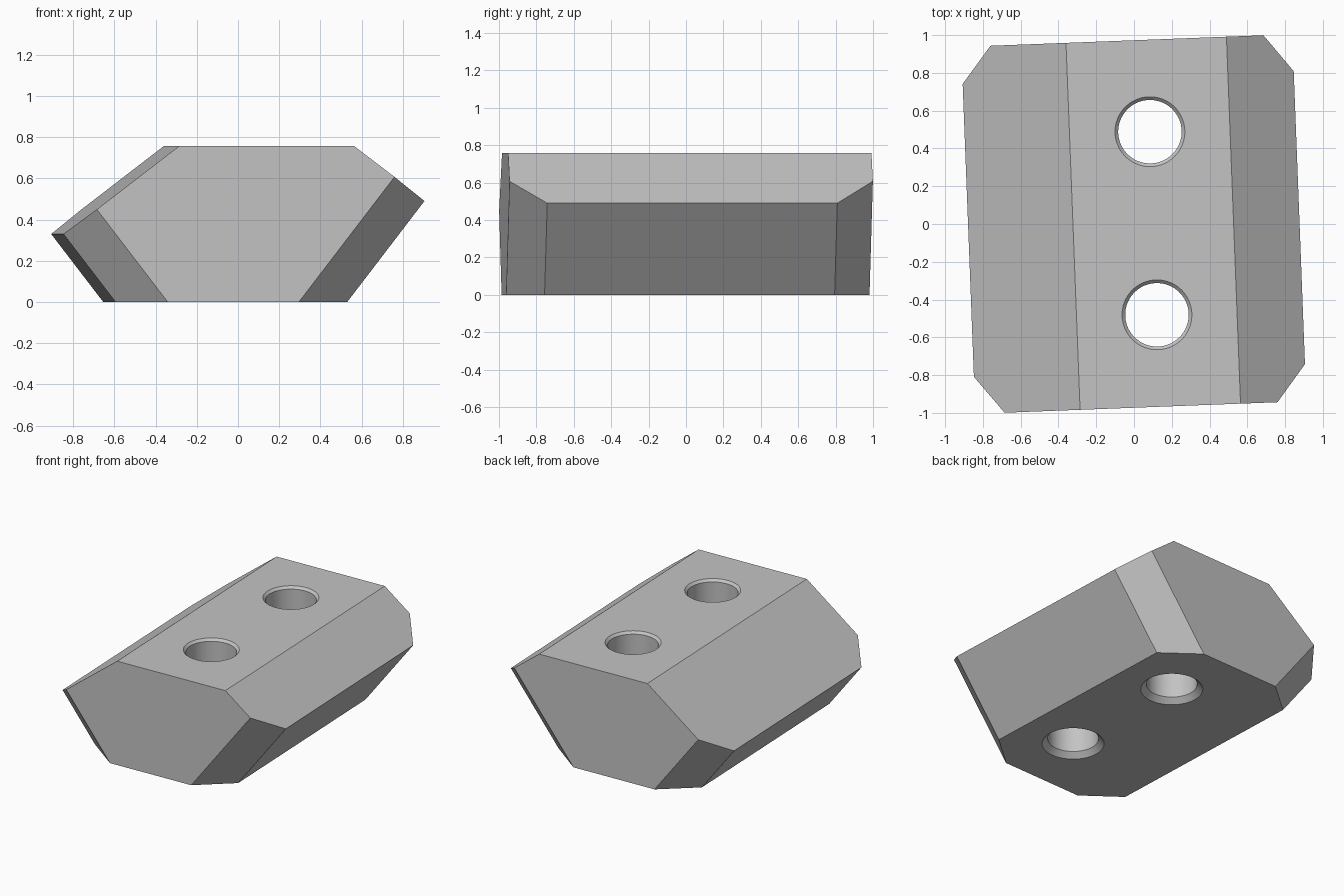
import bpy, bmesh, math
from mathutils import Vector, Matrix

if "Cube" in bpy.data.objects:
    bpy.data.objects.remove(bpy.data.objects["Cube"], do_unlink=True)

HALF = 0.972      # half length along y
TOP = 0.757
TURN = math.radians(2.2)

grey = bpy.data.materials.new("plain_grey")
grey.use_nodes = True
grey.diffuse_color = (0.55, 0.55, 0.55, 1)
grey.node_tree.nodes["Principled BSDF"].inputs["Base Color"].default_value = (0.55, 0.55, 0.55, 1)


def make_object(name, bm):
    bmesh.ops.recalc_face_normals(bm, faces=bm.faces)
    mesh = bpy.data.meshes.new(name)
    bm.to_mesh(mesh)
    bm.free()
    mesh.materials.append(grey)
    obj = bpy.data.objects.new(name, mesh)
    bpy.context.collection.objects.link(obj)
    return obj


# Body: six-sided profile extruded along y
right_tip, left_tip = (0.876, 0.49), (-0.878, 0.33)
right_foot, left_foot = (0.501, 0), (-0.625, 0)
profile = [left_foot, right_foot, right_tip, (0.527, TOP), (-0.323, TOP), left_tip]
bm = bmesh.new()
face = bm.faces.new([bm.verts.new((x, -HALF, z)) for x, z in profile])
extruded = bmesh.ops.extrude_face_region(bm, geom=[face])["geom"]
bmesh.ops.translate(bm, vec=(0, 2 * HALF, 0),
                    verts=[v for v in extruded if isinstance(v, bmesh.types.BMVert)])

# Corner cuts run parallel to the undercut sides
for tip, foot, inner in ((right_tip, right_foot, (0.723, 0.607)),
                         (left_tip, left_foot, (-0.723, 0.449))):
    for side in (-1, 1):
        a = Vector((tip[0], side * 0.776, tip[1]))
        b = Vector((inner[0], side * HALF, inner[1]))
        slope = Vector((tip[0] - foot[0], 0, tip[1] - foot[1]))
        normal = slope.cross(b - a).normalized()
        if normal.y * side < 0:
            normal.negate()
        cut = bmesh.ops.bisect_plane(bm, geom=bm.verts[:] + bm.edges[:] + bm.faces[:],
                                     dist=1e-5, plane_co=a, plane_no=normal, clear_outer=True)
        rim = [e for e in cut["geom_cut"] if isinstance(e, bmesh.types.BMEdge)]
        bmesh.ops.holes_fill(bm, edges=[e for e in rim if e.is_boundary], sides=0)
body = make_object("clamp_block", bm)


# Through holes with a chamfer at both ends
def hole_cutter(y):
    rings = [(0.242, -0.037), (0.205, 0), (0.168, 0.037),
             (0.168, TOP - 0.017), (0.185, TOP), (0.202, TOP + 0.017)]
    cutter_bm = bmesh.new()
    loops = []
    for r, z in rings:
        loops.append(bmesh.ops.create_circle(cutter_bm, segments=64, radius=r,
                     matrix=Matrix.Translation((0.103, y, z)))["verts"])
    for low, high in zip(loops, loops[1:]):
        for i in range(64):
            j = (i + 1) % 64
            cutter_bm.faces.new((low[i], low[j], high[j], high[i]))
    cutter_bm.faces.new(loops[0])
    cutter_bm.faces.new(loops[-1])
    cutter = make_object("hole_cutter", cutter_bm)
    cutter.hide_render = True
    return cutter


bpy.context.view_layer.objects.active = body
body.select_set(True)
for y in (-0.485, 0.485):
    cutter = hole_cutter(y)
    mod = body.modifiers.new("hole", "BOOLEAN")
    mod.operation = "DIFFERENCE"
    mod.solver = "EXACT"
    mod.object = cutter
    bpy.ops.object.modifier_apply(modifier=mod.name)
    bpy.data.objects.remove(cutter, do_unlink=True)

# Slight turn about the vertical, then smooth hole walls
body.data.transform(Matrix.Rotation(TURN, 4, "Z"))
bpy.ops.object.shade_smooth_by_angle(angle=math.radians(20))
